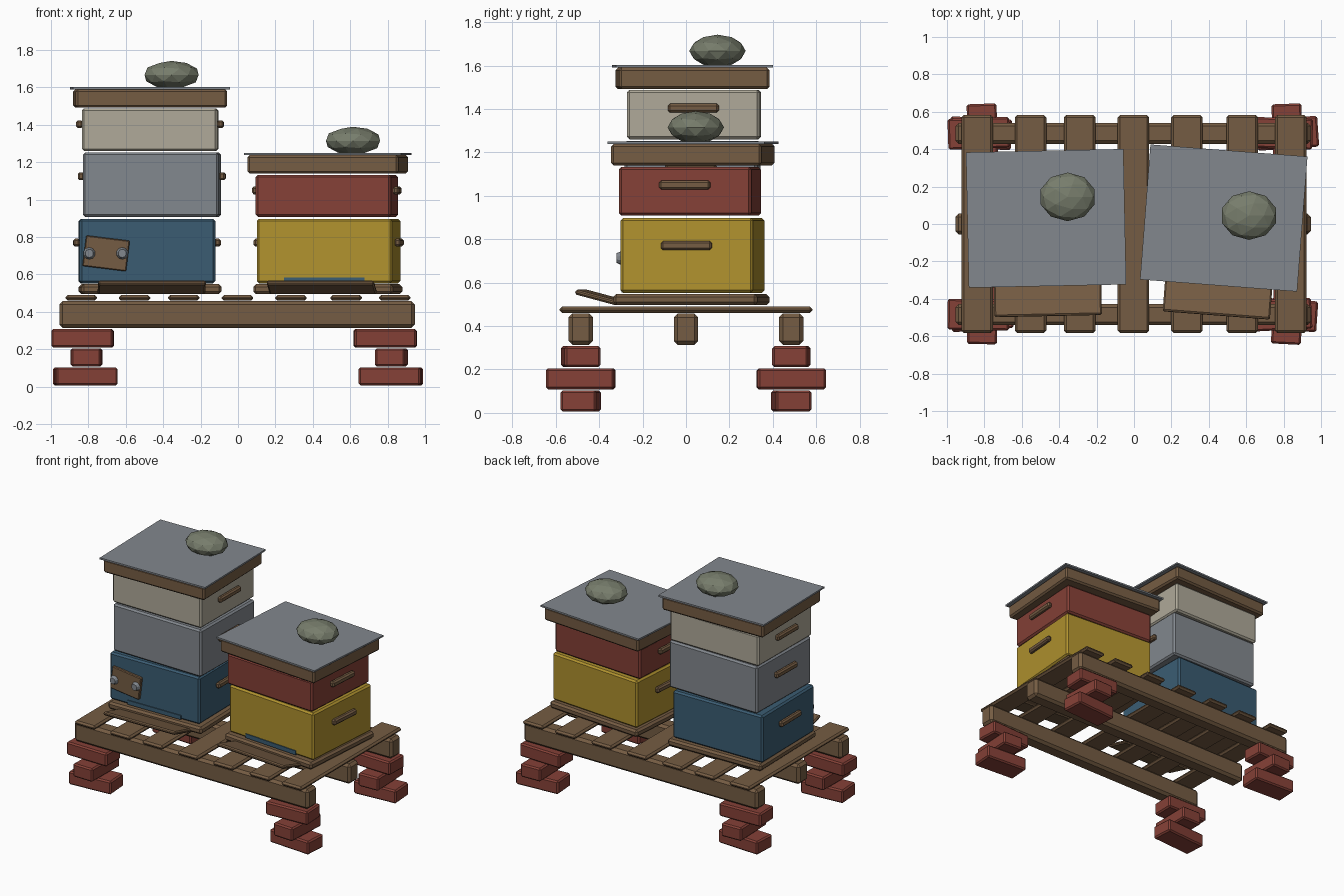
import bpy, bmesh, math
from mathutils import Matrix, Vector, Euler

if "Cube" in bpy.data.objects:
    bpy.data.objects.remove(bpy.data.objects["Cube"])

def mat(name, rgb):
    m = bpy.data.materials.new(name)
    m.diffuse_color = (*rgb, 1)
    m.use_nodes = True
    m.node_tree.nodes["Principled BSDF"].inputs["Base Color"].default_value = m.diffuse_color
    return m

WOOD = mat("brown wood", (0.178, 0.107, 0.056))
BRICK = mat("brick red", (0.235, 0.052, 0.038))
BLUE = mat("blue paint", (0.043, 0.108, 0.170))
GREY = mat("grey paint and metal", (0.225, 0.245, 0.270))
CREAM = mat("cream paint", (0.430, 0.400, 0.320))
YELLOW = mat("yellow paint", (0.440, 0.290, 0.028))
STONE = mat("stone", (0.185, 0.205, 0.150))

def finish(name, bm, m, loc, rot):
    me = bpy.data.meshes.new(name)
    bm.to_mesh(me)
    bm.free()
    me.materials.append(m)
    ob = bpy.data.objects.new(name, me)
    bpy.context.collection.objects.link(ob)
    ob.location = loc
    ob.rotation_euler = [math.radians(a) for a in rot]
    return ob

def box(name, size, loc, m, rot=(0, 0, 0), bevel=0.012):
    bm = bmesh.new()
    bmesh.ops.create_cube(bm, size=1, matrix=Matrix.Diagonal((*size, 1)))
    if bevel:
        bmesh.ops.bevel(bm, geom=bm.edges[:], offset=bevel, segments=1,
                        affect='EDGES', profile=0.5)
    return finish(name, bm, m, loc, rot)

def offset(centre, angle, x, y, z):
    """Point given in the turned frame of a hive part."""
    v = Matrix.Rotation(math.radians(angle), 3, 'Z') @ Vector((x, y, 0))
    return (centre[0] + v.x, centre[1] + v.y, z)

# Four crossed brick piles: x centre and turn of each layer
piles = {
    "front_left": (-1, -0.485, ((-0.813, 4), (-0.81, -1), (-0.832, -1))),
    "front_right": (1, -0.485, ((0.815, -4), (0.82, -3), (0.785, 3))),
    "back_left": (-1, 0.485, ((-0.82, -3), (-0.81, 2), (-0.83, 2))),
    "back_right": (1, 0.485, ((0.82, 4), (0.82, 2), (0.79, -2))),
}
for name, (side, y, layers) in piles.items():
    for i, (x, turn) in enumerate(layers):
        size = (0.16, 0.315, 0.097) if i == 1 else (0.33, 0.165, 0.097)
        box(f"brick_{name}_{i + 1}", size, (x, y, 0.055 + i * 0.102), BRICK,
            (0, 0, turn), 0.01)

# Pallet: three runners and seven slats
for name, y in (("front", -0.485), ("middle", 0), ("back", 0.485)):
    box(f"runner_{name}", (1.90, 0.112, 0.145), (-0.005, y, 0.386), WOOD, bevel=0.018)
for i, x in enumerate((-0.838, -0.553, -0.29, -0.003, 0.283, 0.578, 0.838)):
    box(f"slat_{i + 1}", (0.168, 1.165, 0.03), (x, 0.0, 0.475), WOOD, bevel=0.012)

def hive(side, centre, turn, boxes, lid_z, stone):
    # Floor and tilted landing board
    box(f"{side}_floor", (0.75, 0.665, 0.052), (centre[0], 0.025, 0.522), WOOD,
        (0, 0, turn), 0.014)
    box(f"{side}_landing_board", (0.575, 0.20, 0.024),
        offset(centre, turn, 0, -0.425, 0.532), WOOD, (-15, 0, turn), 0.008)
    # Stacked boxes with a grip batten on both sides
    for i, (label, m, x, y, a, z0, z1) in enumerate(boxes):
        box(f"{side}_{label}_box", (0.725, 0.612, z1 - z0), (x, y, (z0 + z1) / 2), m,
            (0, 0, a), 0.012)
        for s, where in ((-1, "left"), (1, "right")):
            box(f"{side}_{label}_handle_{where}", (0.035, 0.235, 0.042),
                offset((x, y), a, s * 0.377, 0, z0 + 0.63 * (z1 - z0)), WOOD,
                (0, 0, a), 0.01)
    # Entrance strip at the foot of the lowest box
    _, _, x, y, a, z0, _ = boxes[0]
    box(f"{side}_entrance", (0.43, 0.009, 0.03), offset((x, y), a, 0, -0.308, z0 + 0.017),
        BLUE, (0, 0, a), 0)
    # Lid, metal sheet and weight stone
    box(f"{side}_lid", (0.81, 0.695, 0.098), (*centre, lid_z + 0.049), WOOD,
        (0, 0, turn), 0.012)
    box(f"{side}_metal_sheet", (0.842, 0.724, 0.012), (*centre, lid_z + 0.104), GREY,
        (0, 0, turn), 0)
    bm = bmesh.new()
    bmesh.ops.create_icosphere(bm, subdivisions=2, radius=1,
                               matrix=Matrix.Diagonal((0.152, 0.13, 0.075, 1)))
    finish(f"{side}_stone", bm, STONE, (*stone, lid_z + 0.175), (0, 0, 0))

hive("left", (-0.47, 0.03), 1.2, (
    ("blue", BLUE, -0.487, 0.03, 0.6, 0.553, 0.898),
    ("grey", GREY, -0.46, 0.03, -1.2, 0.908, 1.253),
    ("cream", CREAM, -0.47, 0.037, -0.5, 1.26, 1.488)), 1.492, (-0.355, 0.145))
hive("right", (0.48, 0.032), -4.4, (
    ("yellow", YELLOW, 0.485, 0.03, -4.3, 0.553, 0.898),
    ("red", BRICK, 0.475, 0.018, -3.6, 0.908, 1.133)), 1.14, (0.615, 0.045))

# Repair patch with two round nail heads on the blue box
box("patch", (0.235, 0.025, 0.165), (-0.705, -0.285, 0.713), WOOD, (0, 7, 0), 0.005)
for s, where in ((-1, "left"), (1, "right")):
    bm = bmesh.new()
    bmesh.ops.create_cone(bm, cap_ends=True, segments=10, radius1=0.033, radius2=0.022,
                          depth=0.025)
    finish(f"nail_{where}", bm, GREY, (-0.707 + s * 0.088, -0.308, 0.713), (90, 0, 0))
